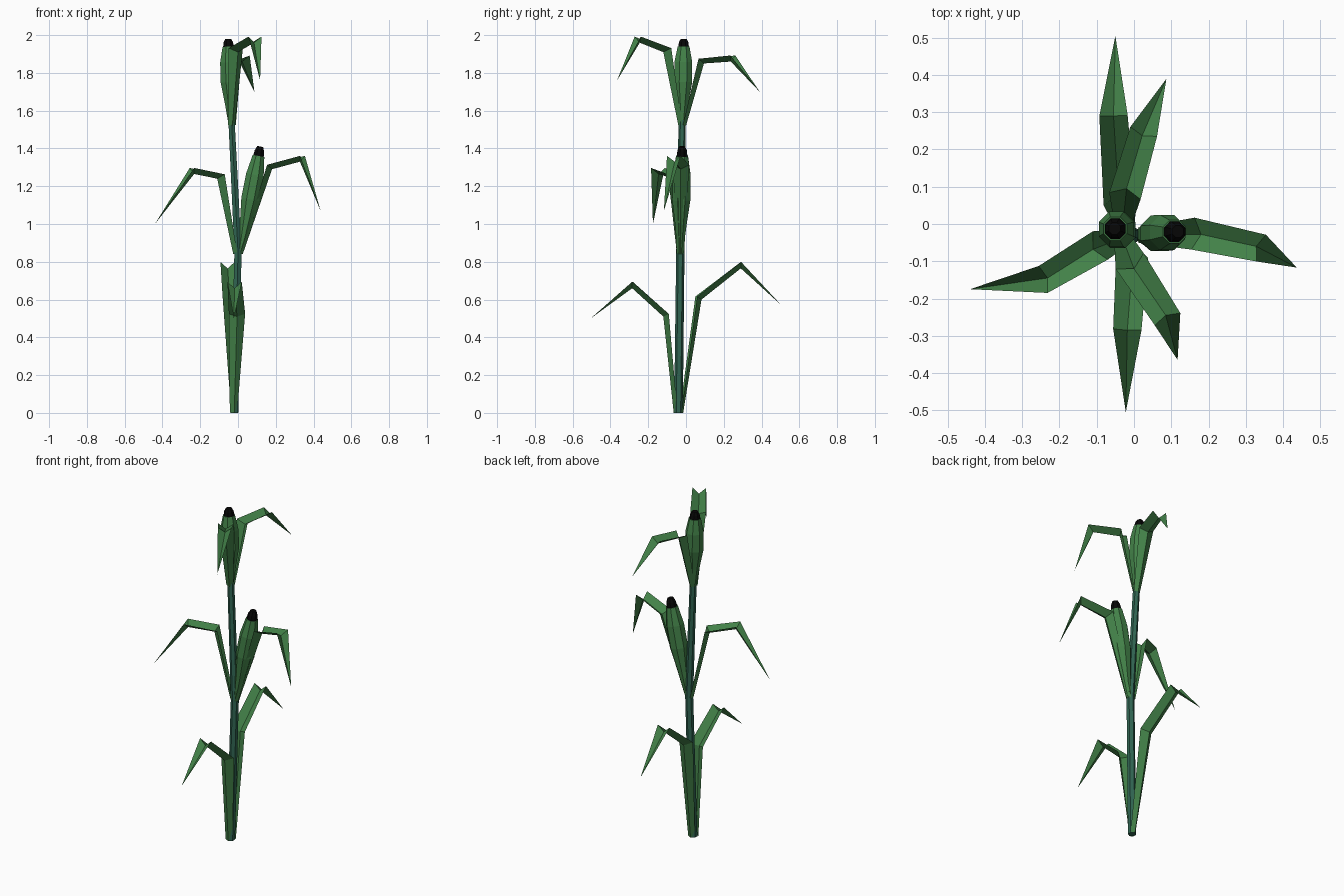
import bpy, math
from mathutils import Vector

if "Cube" in bpy.data.objects:
    bpy.data.objects.remove(bpy.data.objects["Cube"])


def material(name, rgb):
    m = bpy.data.materials.new(name)
    m.diffuse_color = (*rgb, 1)
    m.use_nodes = True
    m.node_tree.nodes["Principled BSDF"].inputs["Base Color"].default_value = m.diffuse_color
    return m


LEAF = material("leaf green", (0.055, 0.22, 0.065))
STALK = material("stalk blue green", (0.03, 0.13, 0.085))
SILK = material("black silk", (0.002, 0.002, 0.002))


def make(name, verts, faces, mat):
    me = bpy.data.meshes.new(name)
    me.from_pydata(verts, [], faces)
    me.materials.append(mat)
    ob = bpy.data.objects.new(name, me)
    bpy.context.collection.objects.link(ob)
    return ob


def tube(name, rings, axis, mat, sides):
    """Flat-sided tube through (centre, radius) rings, capped at both ends."""
    q = Vector((0, 0, 1)).rotation_difference(axis)
    verts, faces = [], []
    for c, r in rings:
        for k in range(sides):
            a = 2 * math.pi * (k + 0.5) / sides
            verts.append(c + q @ Vector((r * math.cos(a), r * math.sin(a), 0)))
    for i in range(len(rings) - 1):
        for k in range(sides):
            a, b = i * sides + k, i * sides + (k + 1) % sides
            faces.append((a, b, b + sides, a + sides))
    faces.append(tuple(reversed(range(sides))))
    faces.append(tuple(range(len(verts) - sides, len(verts))))
    return make(name, verts, faces, mat)


def leaf(name, path):
    """V-folded blade: crease along the path, edges raised, pointed tip."""
    p = [Vector(v) for v in path]
    half, depth = (0.02, 0.043, 0.038), (0.015, 0.032, 0.034)
    verts = []
    for i in range(3):
        t = (p[i + 1] - p[i]).normalized()
        if i:
            t = (t + (p[i] - p[i - 1]).normalized()).normalized()
        flat = p[i + 1] - p[max(i - 1, 0)]
        side = Vector((-flat.y, flat.x, 0)).normalized()
        up = t.cross(side).normalized()
        verts += [p[i] + side * half[i] + up * depth[i], p[i],
                  p[i] - side * half[i] + up * depth[i]]
    verts.append(p[3])
    faces = []
    for i in (0, 3):
        faces += [(i, i + 1, i + 4, i + 3), (i + 1, i + 2, i + 5, i + 4)]
    faces += [(6, 7, 9), (7, 8, 9)]
    return make(name, verts, faces, LEAF)


def ear(name, base, top):
    """Tapered husk with a black silk tip."""
    a, b = Vector(base), Vector(top)
    husk = [(0, .015), (.25, .032), (.5, .052), (.73, .051), (.91, .034)]
    silk = [(.90, .031), (.96, .027), (1, .017)]
    tube(name + "_husk", [(a.lerp(b, t), r) for t, r in husk], b - a, LEAF, 8)
    tube(name + "_silk", [(a.lerp(b, t), r) for t, r in silk], b - a, SILK, 8)


# Stalk, slightly bent at the middle node
tube("stalk", [(Vector((-.02, -.04, 0)), .023), (Vector((0, -.03, .85)), .022),
               (Vector((-.035, -.02, 1.56)), .019)], Vector((0, 0, 1)), STALK, 6)

# Three pairs of leaves
leaf("lower_front_leaf", [(-.02, -.065, 0), (-.005, -.12, .51), (-.018, -.285, .66), (-.022, -.505, .5)])
leaf("lower_back_leaf", [(-.02, -.015, 0), (-.042, .082, .60), (-.055, .29, .765), (-.05, .505, .57)])
leaf("middle_left_leaf", [(-.025, -.035, .84), (-.11, -.068, 1.24), (-.232, -.145, 1.265), (-.44, -.175, 1.0)])
leaf("middle_right_leaf", [(.025, -.03, .84), (.18, -.028, 1.29), (.328, -.06, 1.33), (.437, -.117, 1.07)])
leaf("upper_front_leaf", [(-.03, -.04, 1.52), (.0, -.12, 1.91), (.085, -.245, 1.96), (.117, -.365, 1.76)])
leaf("upper_back_leaf", [(-.03, 0, 1.52), (-.02, .095, 1.85), (.022, .237, 1.86), (.087, .39, 1.70)])

# Two ears
ear("lower_ear", (.012, -.03, .85), (.118, -.02, 1.41))
ear("upper_ear", (-.035, -.02, 1.52), (-.052, -.012, 1.98))
